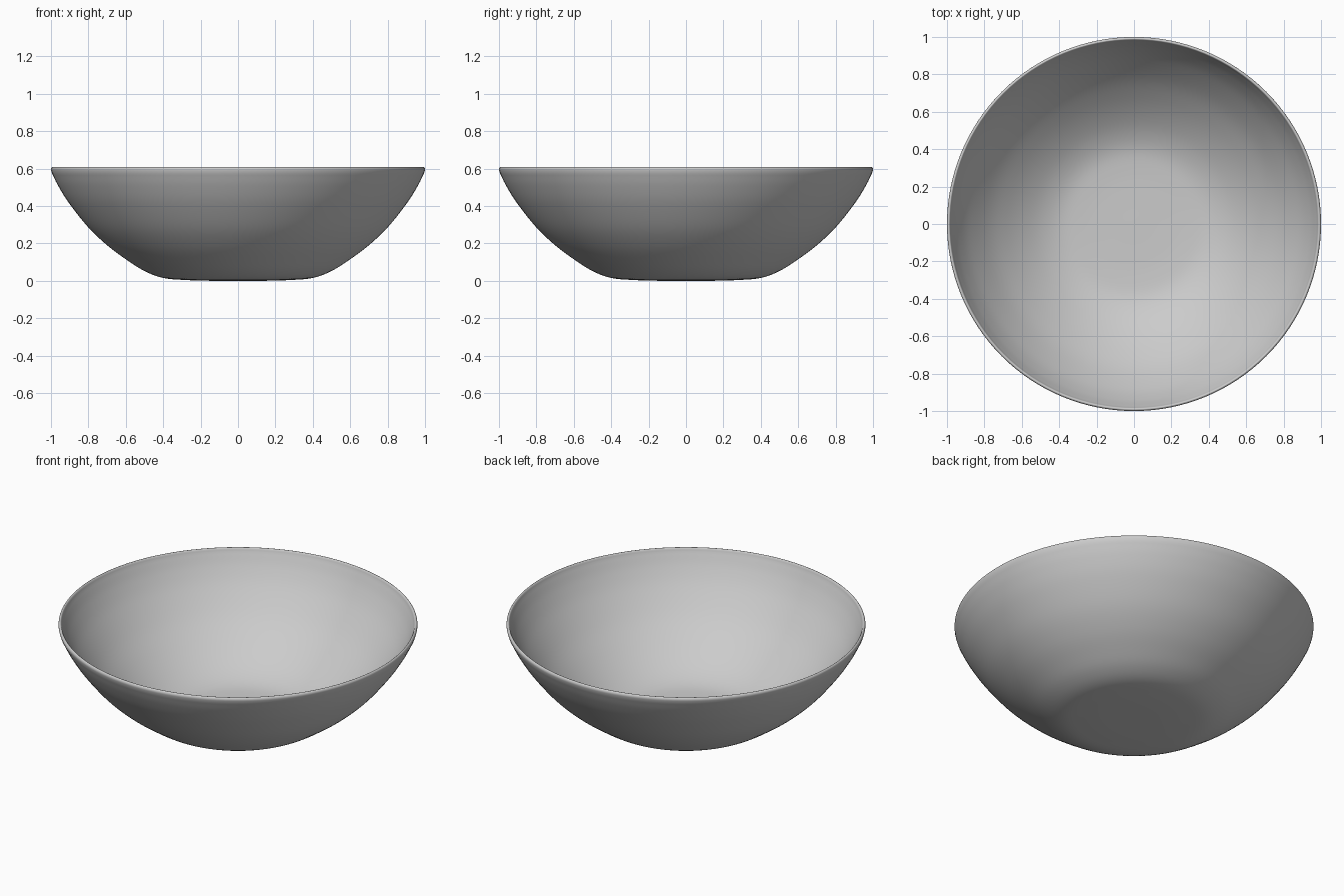
import bpy, bmesh, math
from mathutils import Vector

if "Cube" in bpy.data.objects:
    bpy.data.objects.remove(bpy.data.objects["Cube"])


def spline(pts, n=6):
    """Smooth curve through the given profile points."""
    p = [Vector(q) for q in pts]
    p = [2 * p[0] - p[1]] + p + [2 * p[-1] - p[-2]]
    out = []
    for i in range(1, len(p) - 2):
        a, b, c, d = p[i - 1:i + 3]
        for k in range(n):
            t = k / n
            out.append(0.5 * (2 * b + (c - a) * t + (2 * a - 5 * b + 4 * c - d) * t * t
                              + (3 * b - a - 3 * c + d) * t ** 3))
    return out + [p[-2]]


# Profiles as (radius, height)
outer = spline([(0, 0), (0.15, 0), (0.28, 0.004), (0.40, 0.015), (0.50, 0.052), (0.60, 0.115),
                (0.70, 0.19), (0.80, 0.285), (0.90, 0.41), (0.96, 0.505), (0.995, 0.575)])
rim = spline([(0.995, 0.575), (1.0, 0.594), (0.997, 0.605), (0.99, 0.609), (0.984, 0.604), (0.979, 0.59)], 3)
inner = spline([(0.979, 0.59), (0.94, 0.51), (0.88, 0.415), (0.78, 0.292), (0.68, 0.198), (0.58, 0.122),
                (0.485, 0.067), (0.39, 0.034), (0.28, 0.023), (0.15, 0.02), (0, 0.02)])
profile = outer + rim[1:] + inner[1:]

# Bowl: spin the profile round z
N = 128
bm = bmesh.new()
rings = []
for r, z in profile:
    if r < 1e-5:
        rings.append([bm.verts.new((0, 0, z))] * N)
    else:
        rings.append([bm.verts.new((r * math.cos(2 * math.pi * i / N),
                                    r * math.sin(2 * math.pi * i / N), z)) for i in range(N)])
for a, b in zip(rings, rings[1:]):
    for i in range(N):
        j = (i + 1) % N
        bm.faces.new(list(dict.fromkeys((a[i], b[i], b[j], a[j]))))
bmesh.ops.recalc_face_normals(bm, faces=bm.faces)
for f in bm.faces:
    f.smooth = True
mesh = bpy.data.meshes.new("bowl")
bm.to_mesh(mesh)
bm.free()
bowl = bpy.data.objects.new("bowl", mesh)
bpy.context.collection.objects.link(bowl)

# Plain grey ceramic
mat = bpy.data.materials.new("light grey")
mat.diffuse_color = (0.6, 0.6, 0.6, 1)
mat.use_nodes = True
mat.node_tree.nodes["Principled BSDF"].inputs["Base Color"].default_value = mat.diffuse_color
mesh.materials.append(mat)
